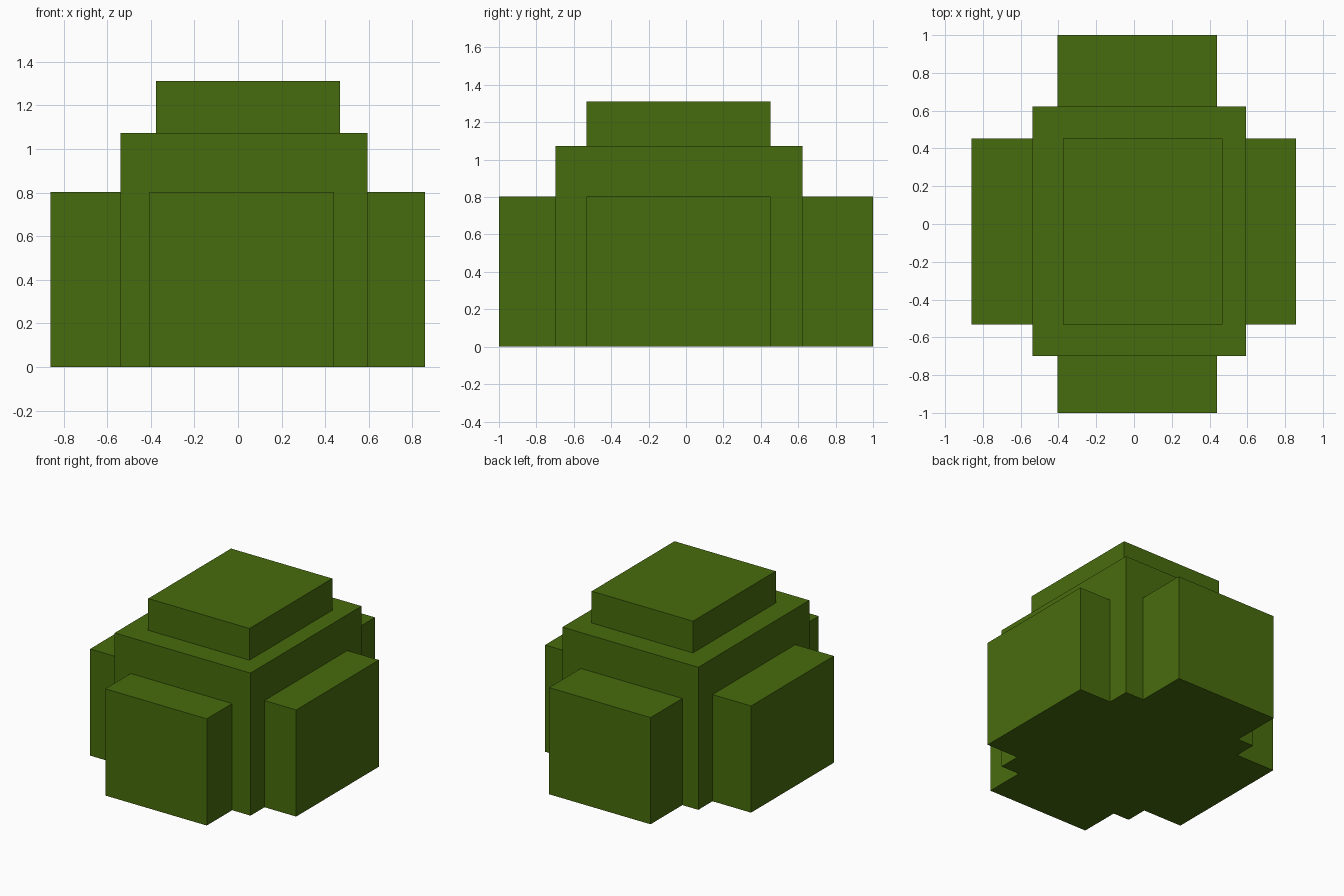
import bpy
import bmesh

if "Cube" in bpy.data.objects:
    bpy.data.objects.remove(bpy.data.objects["Cube"])

leaf = bpy.data.materials.new("leaf green")
leaf.diffuse_color = (0.064, 0.15, 0.004, 1.0)
leaf.use_nodes = True
leaf.node_tree.nodes["Principled BSDF"].inputs["Base Color"].default_value = leaf.diffuse_color


def block(name, x, y, z, open_side=None):
    """Box between the given (low, high) spans; open_side=(axis, sign) drops the buried face."""
    bm = bmesh.new()
    bmesh.ops.create_cube(bm, size=1.0)
    if open_side:
        axis, sign = open_side
        buried = [f for f in bm.faces if f.normal[axis] * sign > 0.9]
        bmesh.ops.delete(bm, geom=buried, context='FACES')
    for v in bm.verts:
        for i, (lo, hi) in enumerate((x, y, z)):
            v.co[i] = lo if v.co[i] < 0 else hi
    mesh = bpy.data.meshes.new(name)
    bm.to_mesh(mesh)
    bm.free()
    mesh.materials.append(leaf)
    obj = bpy.data.objects.new(name, mesh)
    bpy.context.collection.objects.link(obj)
    return obj


# Shared spans
core_x, core_y = (-0.538, 0.593), (-0.698, 0.622)
wide_y = (-0.532, 0.453)
lobe_x = (-0.405, 0.44)
lobe_z = (0.0, 0.803)

# Main body of the bush and the cap on top
block("bush_core", core_x, core_y, (0.0, 1.073))
block("bush_top", (-0.375, 0.468), wide_y, (1.073, 1.312), (2, -1))

# Four lower lobes around the core
block("left_lobe", (-0.859, core_x[0]), wide_y, lobe_z, (0, 1))
block("right_lobe", (core_x[1], 0.857), wide_y, lobe_z, (0, -1))
block("front_lobe", lobe_x, (-1.0, core_y[0]), lobe_z, (1, 1))
block("back_lobe", lobe_x, (core_y[1], 1.0), lobe_z, (1, -1))
